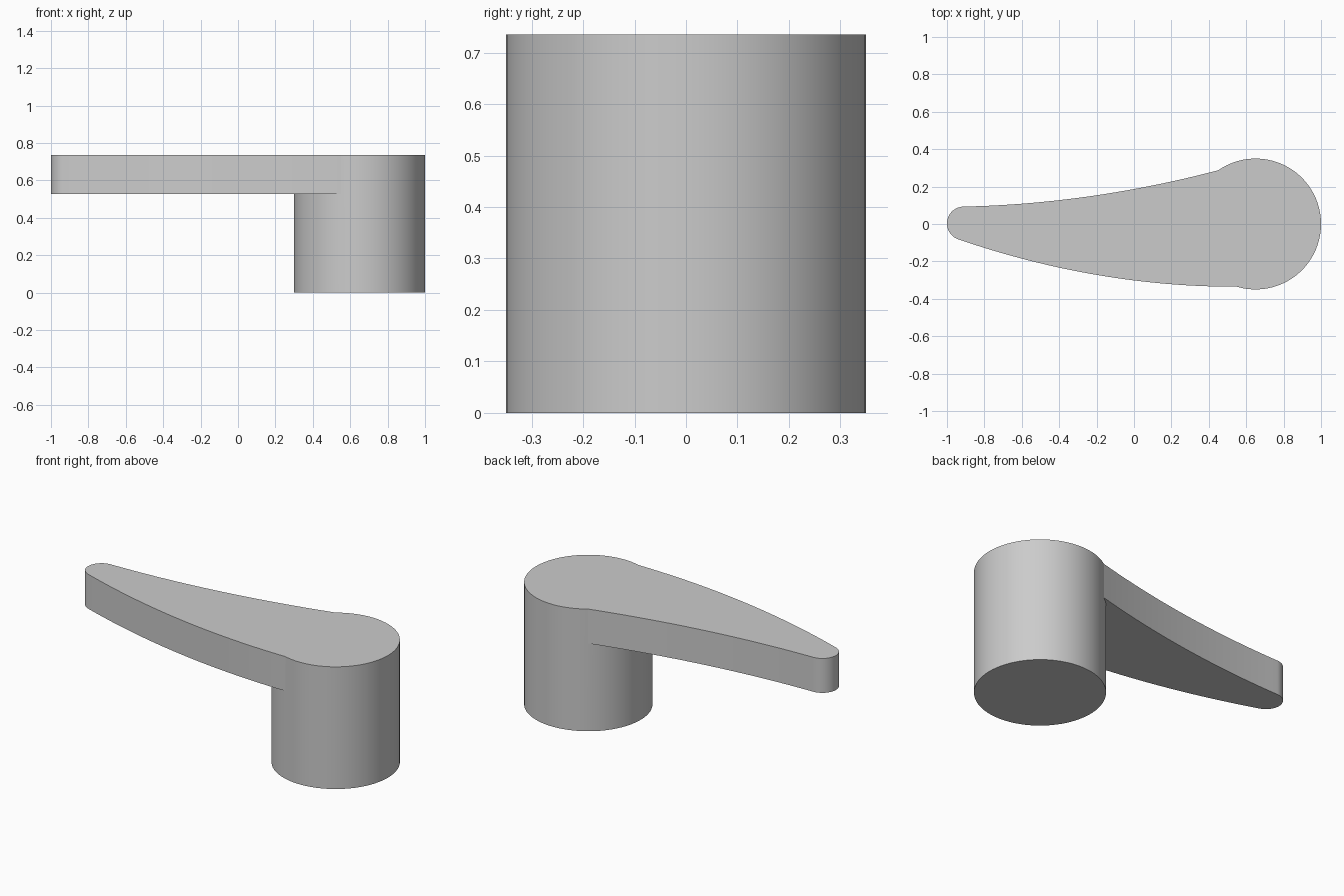
import bpy, bmesh, math
from mathutils import Vector

if "Cube" in bpy.data.objects:
    bpy.data.objects.remove(bpy.data.objects["Cube"], do_unlink=True)

TOP, UNDER = 0.735, 0.528
HUB, HUB_R = Vector((0.65, 0)), 0.35
TIP, TIP_R = Vector((-0.91, 0.003)), 0.09

grey = bpy.data.materials.new("plain_grey")
grey.use_nodes = True
grey.diffuse_color = (0.6, 0.6, 0.6, 1)
grey.node_tree.nodes["Principled BSDF"].inputs["Base Color"].default_value = (0.6, 0.6, 0.6, 1)


def arc(centre, radius, start, end, steps):
    angles = [start + (end - start) * i / steps for i in range(steps + 1)]
    return [centre + radius * Vector((math.cos(a), math.sin(a))) for a in angles]


def bow(a, control, b, steps=32):
    ts = [i / steps for i in range(steps + 1)]
    return [a * (1 - t) ** 2 + control * 2 * t * (1 - t) + b * t * t for t in ts]


# Plan outlines, all counter-clockwise
back = math.acos(-0.2 / HUB_R)
front = -math.acos(-0.1 / HUB_R)
outer_arc = arc(HUB, HUB_R, front, back, 50)
inner_arc = arc(HUB, HUB_R, back, front + math.tau, 24)
tip_arc = arc(TIP, TIP_R, math.radians(91), math.radians(251), 24)
back_edge = bow(outer_arc[-1], Vector((-0.235, 0.1075)), tip_arc[0])
front_edge = bow(tip_arc[-1], Vector((-0.195, -0.337)), outer_arc[0])
lever = back_edge + tip_arc[1:-1] + front_edge

bm = bmesh.new()


def wall(path, low, high):
    for a, b in zip(path, path[1:]):
        corners = ((a, low), (b, low), (b, high), (a, high))
        bm.faces.new([bm.verts.new((p.x, p.y, z)) for p, z in corners])


def cap(outline, z):
    bm.faces.new([bm.verts.new((p.x, p.y, z)) for p in outline])


# Round post below the lever
wall(outer_arc + inner_arc[1:], 0, UNDER)
cap((outer_arc + inner_arc[1:-1])[::-1], 0)

# Lever arm with the hub top
wall(outer_arc, UNDER, TOP)
wall(lever, UNDER, TOP)
cap(outer_arc + lever[1:-1], TOP)
cap(lever[::-1] + inner_arc[-2:0:-1][::-1], UNDER)

# Weld everything into one closed solid
bmesh.ops.remove_doubles(bm, verts=bm.verts, dist=0.0001)
bmesh.ops.recalc_face_normals(bm, faces=bm.faces)
mesh = bpy.data.meshes.new("lever_handle")
bm.to_mesh(mesh)
bm.free()
mesh.materials.append(grey)
handle = bpy.data.objects.new("lever_handle", mesh)
bpy.context.collection.objects.link(handle)

bpy.ops.object.select_all(action="DESELECT")
handle.select_set(True)
bpy.context.view_layer.objects.active = handle
bpy.ops.object.shade_smooth_by_angle(angle=math.radians(12))
